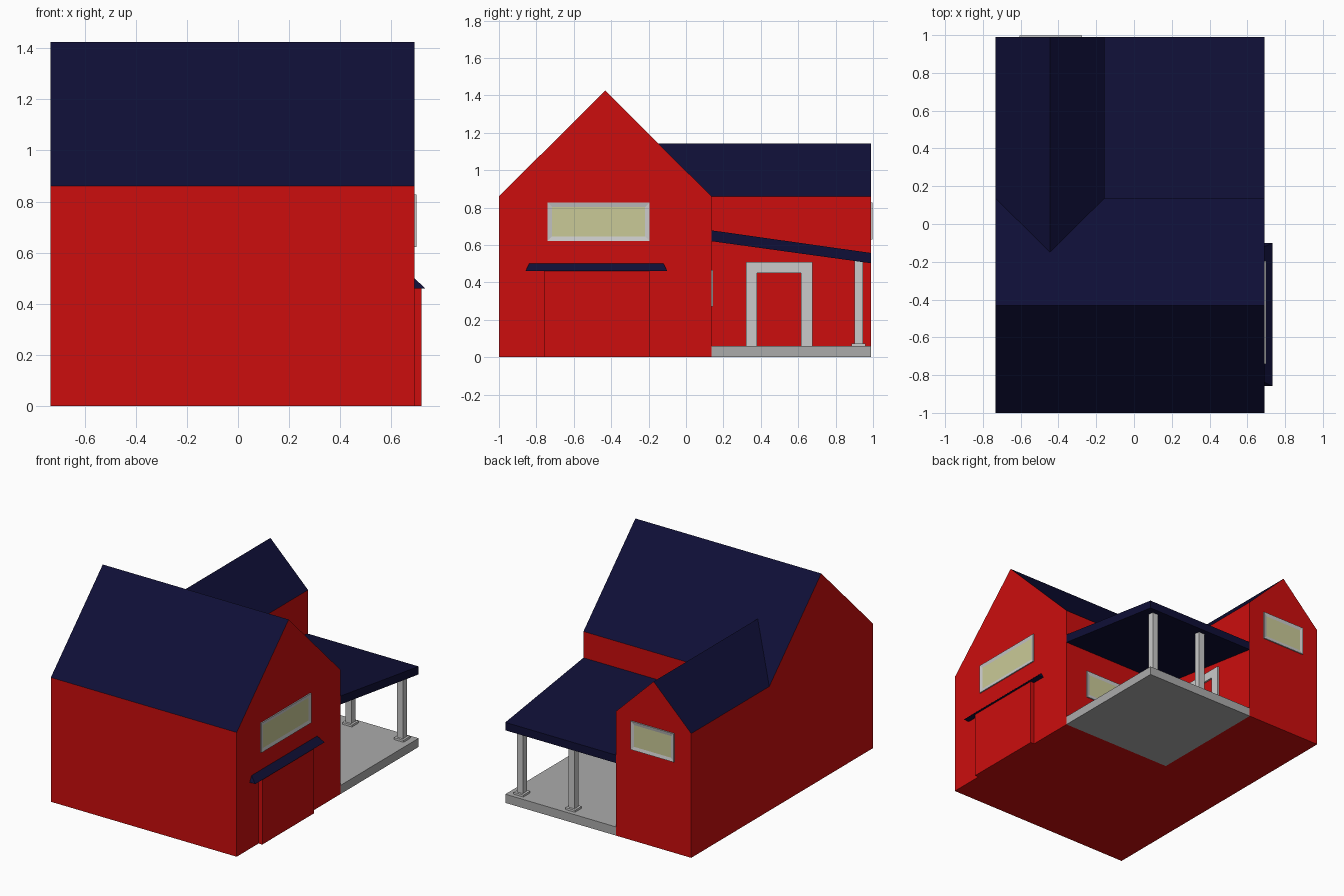
import bpy, bmesh
from mathutils import Vector

if "Cube" in bpy.data.objects:
    bpy.data.objects.remove(bpy.data.objects["Cube"])


def material(name, rgb):
    m = bpy.data.materials.new(name)
    m.diffuse_color = (*rgb, 1)
    m.use_nodes = True
    m.node_tree.nodes["Principled BSDF"].inputs["Base Color"].default_value = m.diffuse_color
    return m


RED = material("barn red", (0.604, 0.004, 0.004))
NAVY = material("navy roof", (0.0048, 0.0048, 0.038))
TRIM = material("light trim", (0.59, 0.59, 0.59))
STONE = material("porch grey", (0.41, 0.41, 0.41))
CREAM = material("cream glass", (0.59, 0.59, 0.31))

X0, X1 = -0.733, 0.69        # outer walls, left and right
Y0, YM, Y1 = -1.0, 0.136, 0.99   # front wall, main wing back, rear wing back
XW = -0.157                  # rear wing inner wall
EAVE = 0.86


def finish(name, bm, *mats):
    bmesh.ops.recalc_face_normals(bm, faces=bm.faces)
    mesh = bpy.data.meshes.new(name)
    bm.to_mesh(mesh)
    bm.free()
    for m in mats:
        mesh.materials.append(m)
    ob = bpy.data.objects.new(name, mesh)
    bpy.context.collection.objects.link(ob)
    return ob


def prism_bm(profile, axis, lo, hi):
    """Extrude a (horizontal, z) profile along x or y."""
    bm = bmesh.new()
    at = (lambda u, z, d: (d, u, z)) if axis == "x" else (lambda u, z, d: (u, d, z))
    face = bm.faces.new([bm.verts.new(at(u, z, lo)) for u, z in profile])
    new = bmesh.ops.extrude_face_region(bm, geom=[face])["geom"]
    shift = Vector(at(0, 0, hi - lo))
    bmesh.ops.translate(bm, vec=shift, verts=[v for v in new if isinstance(v, bmesh.types.BMVert)])
    bmesh.ops.recalc_face_normals(bm, faces=bm.faces)
    return bm


def prism(name, profile, axis, lo, hi, mat):
    return finish(name, prism_bm(profile, axis, lo, hi), mat)


def rect(a, b, z0, z1):
    return [(a, z0), (b, z0), (b, z1), (a, z1)]


def wing_bm(a, b, ridge, axis, lo, hi):
    """Gabled house body; sloping faces get the roof material."""
    profile = [(a, 0), (b, 0), (b, EAVE), ((a + b) / 2, ridge), (a, EAVE)]
    bm = prism_bm(profile, axis, lo, hi)
    for f in bm.faces:
        f.material_index = int(0.1 < f.normal.z < 0.95)
    return bm


def window(name, axis, wall, a, b, z0, z1):
    """Framed window: front face inset and recessed, inner face is glass."""
    bm = prism_bm(rect(a, b, z0, z1), axis, wall, wall + 0.008)
    out = Vector((1, 0, 0)) if axis == "x" else Vector((0, 1, 0))
    front = max(bm.faces, key=lambda f: f.normal.dot(out))
    bmesh.ops.inset_region(bm, faces=[front], thickness=0.033, depth=0)
    front.material_index = 1
    bmesh.ops.translate(bm, vec=-0.005 * out, verts=front.verts[:])
    finish(name, bm, TRIM, CREAM)


# Main wing
finish("main_wing", wing_bm(Y0, YM, 1.425, "x", X0, X1), RED, NAVY)

# Rear wing: its ridge runs on into the main roof, its joining end is open
bm = wing_bm(X0, XW, 1.143, "y", YM, Y1)
bmesh.ops.delete(bm, geom=[f for f in bm.faces if f.normal.y < -0.9], context="FACES_ONLY")
for v in bm.verts:
    if v.co.z > 1 and v.co.y < 0.5:
        v.co.y = -0.149
finish("rear_wing", bm, RED, NAVY)

# Windows
window("gable_window", "x", X1, -0.74, -0.195, 0.622, 0.827)
window("rear_window", "y", Y1, -0.605, -0.275, 0.63, 0.827)
window("porch_window", "y", YM, 0.02, 0.52, 0.27, 0.465)

# Garage door and its small hipped awning
prism("garage_door", rect(-0.76, -0.195, 0, 0.47), "x", X1, 0.718, RED)
bm = prism_bm([(X1, 0.46), (0.733, 0.46), (X1, 0.5)], "y", -0.858, -0.1)
for v in bm.verts:
    if v.co.z > 0.48:
        v.co.y += 0.02 if v.co.y < -0.5 else -0.02
finish("garage_awning", bm, NAVY)

# Porch door surround
prism("door_frame", [(0.32, 0.06), (0.38, 0.06), (0.38, 0.45), (0.615, 0.45),
                     (0.615, 0.06), (0.675, 0.06), (0.675, 0.51), (0.32, 0.51)],
      "x", XW, XW + 0.012, TRIM)

# Porch floor and shed roof
prism("porch_floor", rect(YM, Y1, 0, 0.06), "x", XW, X1, STONE)
prism("porch_roof", [(YM, 0.62), (Y1, 0.502), (Y1, 0.557), (YM, 0.678)], "x", XW, X1, NAVY)

# Porch posts with square bases
for side, x in (("outer", 0.61), ("inner", 0.215)):
    for part, r, z0, z1 in (("post", 0.022, 0.06, 0.513), ("post_base", 0.037, 0.06, 0.074)):
        prism(f"{side}_{part}", rect(x - r, x + r, z0, z1), "y", 0.923 - r, 0.923 + r, TRIM)
